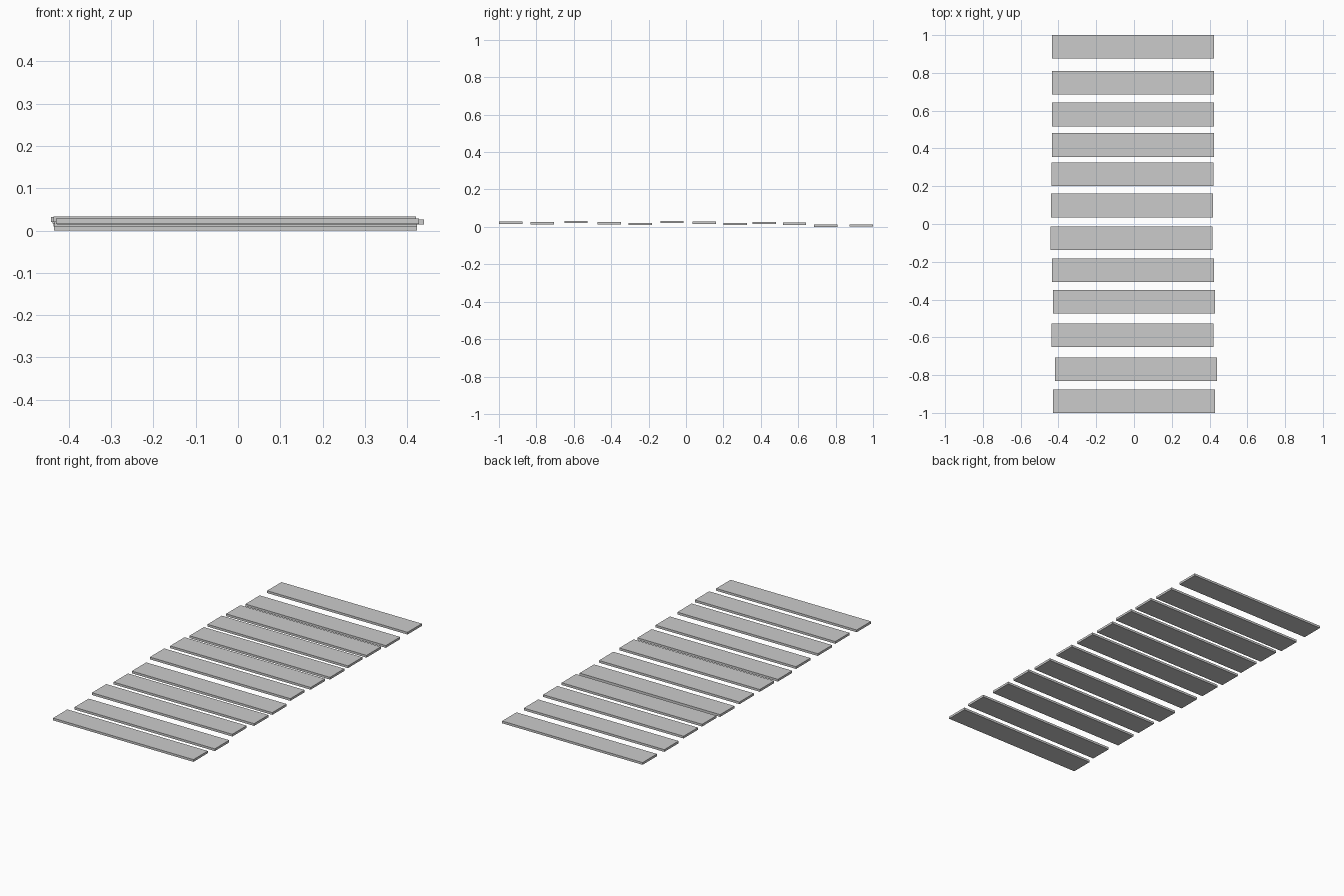
import bpy

LENGTH, WIDTH, THICK = 0.858, 0.125, 0.0125

# Loose planks, front to back: centre x, y, z
planks = [
    (-0.001, -0.9375, 0.022),
    (0.011, -0.768, 0.020),
    (-0.008, -0.588, 0.0265),
    (0.001, -0.411, 0.020),
    (-0.005, -0.244, 0.0155),
    (-0.013, -0.075, 0.026),
    (-0.010, 0.098, 0.0225),
    (-0.008, 0.264, 0.0155),
    (-0.006, 0.418, 0.0205),
    (-0.006, 0.580, 0.0165),
    (-0.006, 0.748, 0.0065),
    (-0.006, 0.9375, 0.0075),
]

for i, centre in enumerate(planks, 1):
    bpy.ops.mesh.primitive_cube_add(size=1, location=centre)
    plank = bpy.context.object
    plank.name = f"plank_{i:02d}"
    plank.scale = (LENGTH, WIDTH, THICK)
    bpy.ops.object.transform_apply(location=False, rotation=False, scale=True)
